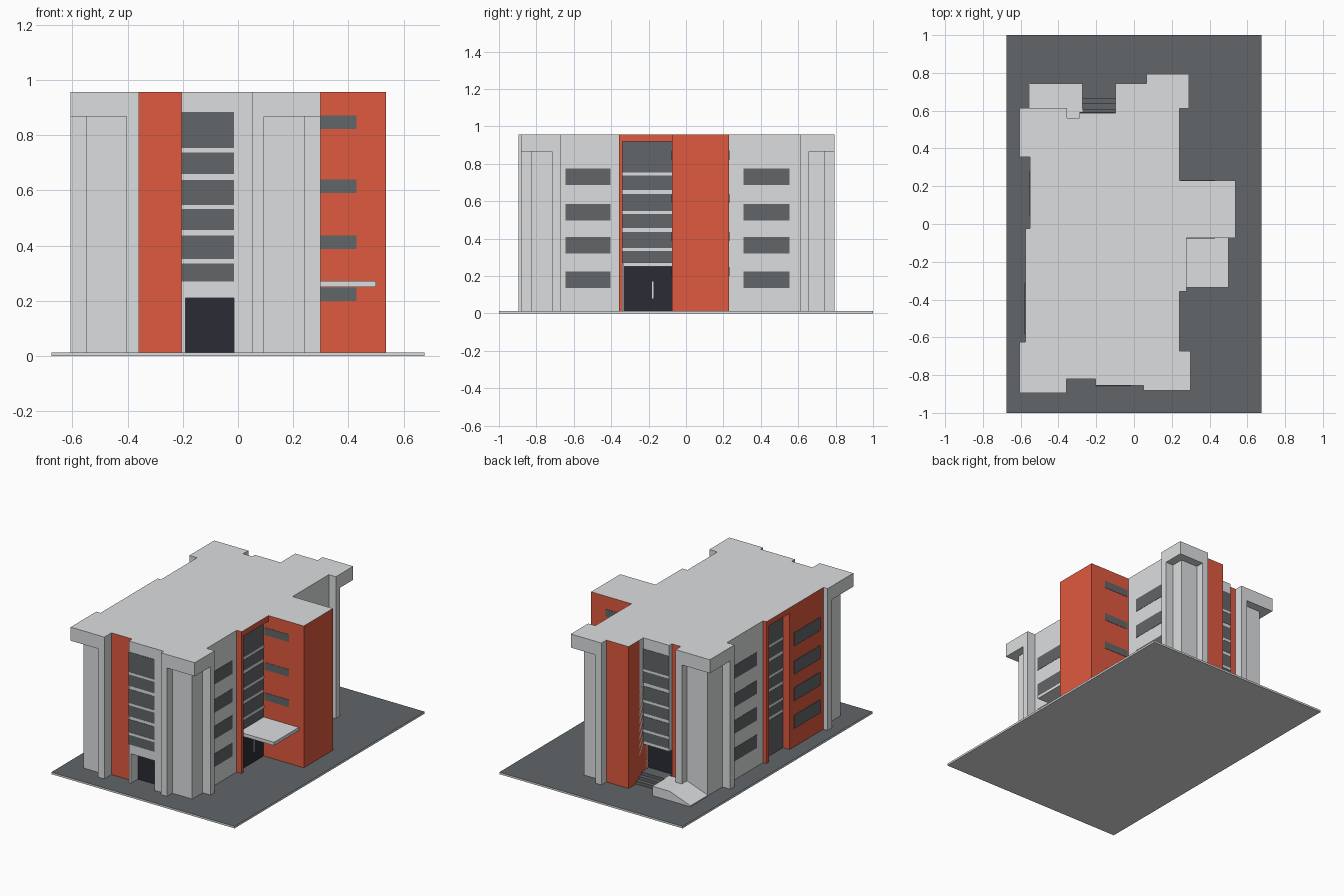
import bpy
import bmesh

if "Cube" in bpy.data.objects:
    bpy.data.objects.remove(bpy.data.objects["Cube"])


def material(name, rgb):
    m = bpy.data.materials.new(name)
    m.use_nodes = True
    m.diffuse_color = (*rgb, 1)
    m.node_tree.nodes["Principled BSDF"].inputs["Base Color"].default_value = (*rgb, 1)
    return m


LIGHT = material("light_grey", (0.72, 0.73, 0.74))
RED = material("brick_red", (0.74, 0.1, 0.05))
DARK = material("dark_grey", (0.122, 0.133, 0.139))
DOOR = material("door_black", (0.024, 0.024, 0.036))

GROUND, EAVE, TOP = 0.013, 0.867, 0.957


def prism(name, outline, axis, lo, hi, mat, cap=None):
    """Extrude a 2D outline along an axis; faces pointing up may take a cap colour."""
    bm = bmesh.new()

    def point(p, d):
        c = list(p)
        c.insert(axis, d)
        return bm.verts.new(c)

    base = bm.faces.new([point(p, lo) for p in outline])
    moved = bmesh.ops.extrude_face_region(bm, geom=[base])["geom"]
    shift = [0, 0, 0]
    shift[axis] = hi - lo
    bmesh.ops.translate(bm, vec=shift, verts=[v for v in moved if isinstance(v, bmesh.types.BMVert)])
    bmesh.ops.recalc_face_normals(bm, faces=bm.faces)
    bm.normal_update()
    mesh = bpy.data.meshes.new(name)
    mesh.materials.append(mat)
    if cap:
        mesh.materials.append(cap)
        for f in bm.faces:
            f.material_index = int(f.normal.z > 0.9)
    bm.to_mesh(mesh)
    bm.free()
    obj = bpy.data.objects.new(name, mesh)
    bpy.context.collection.objects.link(obj)
    return obj


def box(name, x, y, z=(GROUND, TOP), mat=LIGHT, cap=None):
    (x0, x1), (y0, y1) = sorted(x), sorted(y)
    return prism(name, [(x0, y0), (x1, y0), (x1, y1), (x0, y1)], 2, z[0], z[1], mat, cap)


def plate(name, axis, pos, sign, span, z, mat=DARK, t=0.002):
    """Thin panel standing just proud of a wall that faces along an axis."""
    depth = (pos, pos + sign * t)
    if axis == "x":
        return box(name, depth, span, z, mat)
    return box(name, span, depth, z, mat)


def glazing(name, axis, pos, sign, span, top):
    """Three tall panes, each crossed by a thin transom."""
    panes = [(0.66, top), (0.457, 0.638), (0.27, 0.437)]
    for i, (z, bar) in enumerate(zip(panes, (0.745, 0.54, 0.343))):
        plate(f"{name}_pane_{i}", axis, pos, sign, span, z)
        plate(f"{name}_transom_{i}", axis, pos, sign, span, (bar - 0.008, bar + 0.008), LIGHT, 0.004)


def window_stack(name, axis, pos, sign, span, rows, t=0.002):
    for i, z in enumerate(rows):
        plate(f"{name}_{i}", axis, pos, sign, span, z, DARK, t)


# Ground slab and main body
box("ground_slab", (-0.675, 0.675), (-1, 1), (0, GROUND), LIGHT, DARK)
box("main_body", (-0.525, 0.24), (-0.78, 0.53))
box("left_wall", (-0.55, -0.5), (-0.025, 0.4))
box("back_wall", (-0.098, 0.24), (0.5, 0.63))

# Corner pavilions: overhanging roof, two fins and a set-back wall
for name, x, xe, y, ye in [
    ("front_left_corner", -0.606, -0.358, -0.895, -0.625),
    ("front_right_corner", 0.299, 0.05, -0.882, -0.672),
    ("back_right_corner", 0.292, 0.066, 0.795, 0.612),
    ("back_left_corner", -0.606, -0.355, 0.615, 0.355),
]:
    sx, sy = (1 if x > xe else -1), (1 if y > ye else -1)
    wx, wy = x - sx * 0.057, y - sy * 0.055
    box(name + "_roof", (xe, x), (ye, y), (EAVE, TOP))
    box(name + "_wall", (xe, wx), (ye, wy), (GROUND, EAVE))
    box(name + "_end_fin", (xe, xe + sx * 0.045), (wy, y), (GROUND, EAVE))
    box(name + "_side_fin", (wx, x), (ye, ye + sy * 0.045), (GROUND, EAVE))

# Red blocks with grey tops
for name, x, y in [
    ("stair_tower", (0.24, 0.537), (-0.075, 0.231)),
    ("front_red_wall", (-0.358, -0.205), (-0.82, -0.75)),
    ("back_red_block", (-0.098, 0.066), (0.5, 0.743)),
    ("back_red_fin", (-0.355, -0.288), (0.5, 0.56)),
    ("left_red_wall", (-0.575, -0.5), (-0.625, -0.27)),
    ("left_red_fin", (-0.575, -0.5), (-0.05, -0.025)),
    ("entrance_red_fin", (0.24, 0.277), (-0.357, -0.34)),
]:
    box(name, x, y, mat=RED, cap=LIGHT)
box("entrance_red_lintel", (0.24, 0.277), (-0.34, -0.075), (0.92, TOP), RED, LIGHT)
box("left_red_lintel", (-0.575, -0.525), (-0.27, -0.05), (0.92, TOP), RED, LIGHT)

# Front bay around a recessed door
box("front_bay_upper", (-0.205, 0.05), (-0.855, -0.78), (0.21, TOP))
box("front_bay_jamb", (-0.205, -0.19), (-0.855, -0.78), (GROUND, 0.21))
box("front_bay_pier", (-0.015, 0.05), (-0.855, -0.78), (GROUND, 0.21))
plate("front_door", "y", -0.78, -1, (-0.19, -0.015), (GROUND, 0.21), DOOR)
glazing("front_glazing", "y", -0.855, -1, (-0.205, -0.015), 0.885)

# Back bay with its door, landing, steps and ramp
box("back_bay_upper", (-0.288, -0.098), (0.53, 0.588), (0.25, TOP))
plate("back_door", "y", 0.53, 1, (-0.288, -0.098), (GROUND, 0.25), DOOR)
glazing("back_glazing", "y", 0.588, 1, (-0.288, -0.098), 0.885)
for i in range(3):
    box(f"back_step_{i}", (-0.272, -0.098), (0.53, 0.664 - i * 0.027),
        (GROUND, 0.033 + i * 0.02), DARK)
prism("back_ramp", [(-0.272, GROUND), (-0.272, 0.075), (-0.4, 0.075), (-0.553, 0.02), (-0.553, GROUND)],
      1, 0.56, 0.743, LIGHT)

# Side entrance with canopy
glazing("entrance_glazing", "x", 0.24, 1, (-0.34, -0.075), 0.92)
plate("entrance_door", "x", 0.24, 1, (-0.335, -0.075), (GROUND, 0.25), DOOR)
plate("entrance_handle", "x", 0.24, 1, (-0.181, -0.175), (0.08, 0.17), LIGHT, 0.009)
box("entrance_canopy", (0.24, 0.5), (-0.335, -0.075), (0.25, 0.272))

# Left stairwell glazing
glazing("left_glazing", "x", -0.525, -1, (-0.27, -0.05), 0.92)
plate("left_lower_pane", "x", -0.525, -1, (-0.27, -0.05), (GROUND, 0.25))

# Rows of windows
ROWS = [(z, z + 0.088) for z in (0.137, 0.321, 0.498, 0.686)]
window_stack("right_front_window", "x", 0.24, 1, (-0.645, -0.403), ROWS)
window_stack("right_back_window", "x", 0.24, 1, (0.307, 0.553), ROWS)
window_stack("left_back_window", "x", -0.55, -1, (0.04, 0.28), ROWS)
window_stack("left_front_window", "x", -0.575, -1, (-0.585, -0.315), ROWS, 0.005)
TOWER_ROWS = [(z, z + 0.049) for z in (0.2, 0.388, 0.59, 0.822)]
window_stack("tower_front_window", "y", -0.075, -1, (0.25, 0.43), TOWER_ROWS)
window_stack("tower_back_window", "y", 0.231, 1, (0.25, 0.43), TOWER_ROWS)
